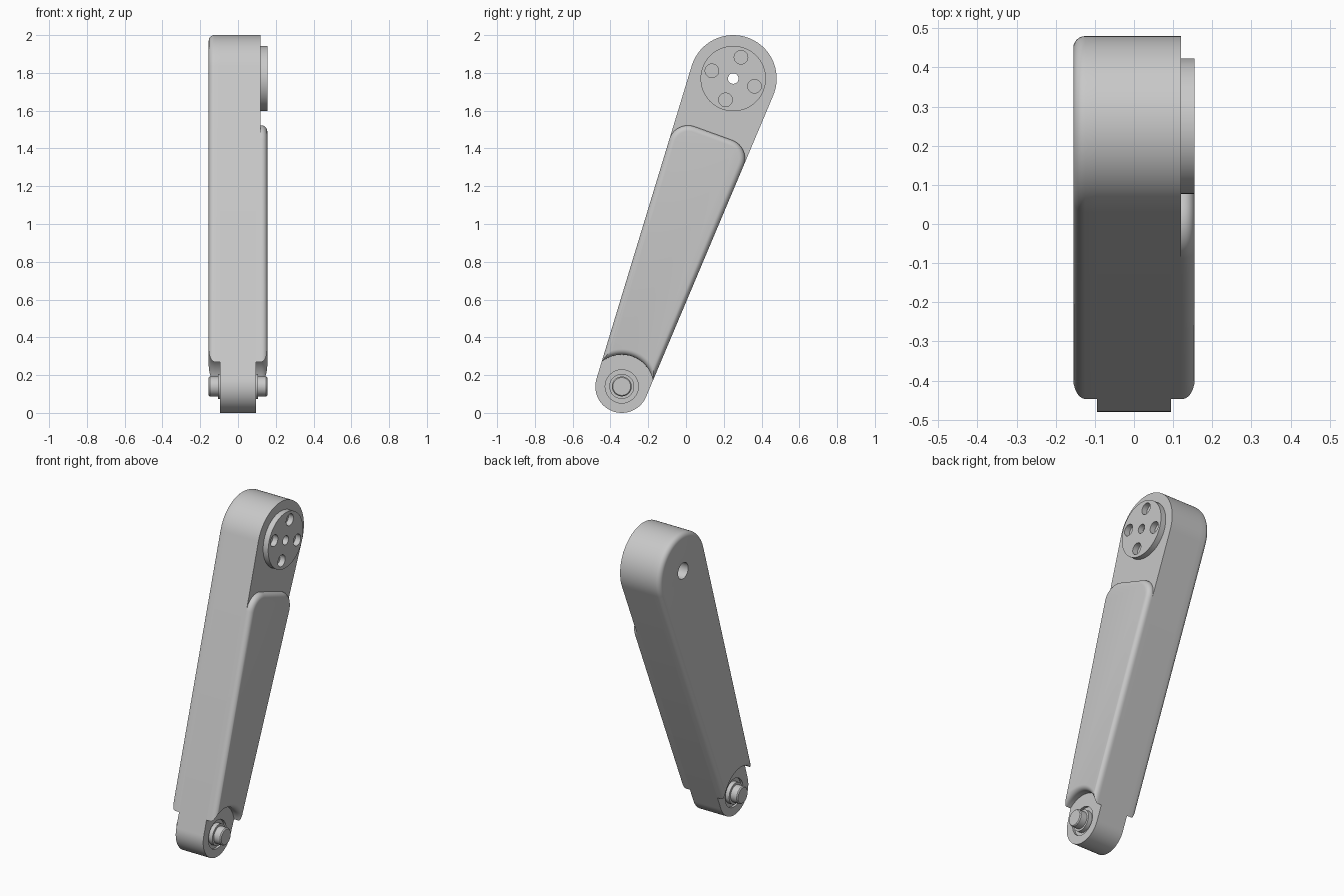
import bpy, bmesh
from math import sin, cos, pi, sqrt, asin, atan2, radians
from mathutils import Vector

if "Cube" in bpy.data.objects:
    bpy.data.objects.remove(bpy.data.objects["Cube"])

grey = bpy.data.materials.new("light grey")
grey.use_nodes = True
COLOUR = (0.58, 0.58, 0.58, 1)
grey.diffuse_color = COLOUR
grey.node_tree.nodes["Principled BSDF"].inputs["Base Color"].default_value = COLOUR

# Arm layout in the y-z plane: two joints joined by a tapering link
LOW, HIGH = Vector((-0.34, 0.14)), Vector((0.25, 1.77))
R_LOW, R_HIGH, R_NOTCH = 0.14, 0.23, 0.168
PANEL_TOP, PANEL_CORNER = 1.425, 0.11
AXIS = (HIGH - LOW).normalized()
SIDE = Vector((AXIS.y, -AXIS.x))
LENGTH = (HIGH - LOW).length
TILT = asin((R_HIGH - R_LOW) / LENGTH)


def arc(centre, r, a, b, n):
    return [centre + r * Vector((cos(a + (b - a) * i / n), sin(a + (b - a) * i / n)))
            for i in range(n + 1)]


def to_world(points):
    """Link coordinates (across, along) to y-z."""
    return [LOW + SIDE * p.x + AXIS * p.y for p in points]


def flank(r, reach):
    """Point on the right edge of the link, reach beyond the lower tangent."""
    return Vector((cos(TILT), -sin(TILT))) * r + Vector((sin(TILT), cos(TILT))) * reach


def top_cap():
    return arc(Vector((0, LENGTH)), 1, -TILT, pi + TILT, 40)


def link_outline():
    zero = Vector((0, 0))
    return to_world(arc(Vector((0, LENGTH)), R_HIGH, -TILT, pi + TILT, 40)
                    + arc(zero, R_LOW, pi + TILT, 2 * pi - TILT, 32))


def notch(d):
    """Concave lower edge around the lower joint, left to right."""
    r, big = R_LOW - d, R_NOTCH + d
    p = flank(r, sqrt(big * big - r * r))
    a = atan2(p.y, p.x)
    return arc(Vector((0, 0)), big, pi - a, a, 28)


def cover_outline(d):
    """Whole upper link above the notch, shrunk by d."""
    return to_world(arc(Vector((0, LENGTH)), R_HIGH - d, -TILT, pi + TILT, 40) + notch(d))


def panel_outline(d):
    """Raised panel with a rounded top, shrunk by d."""
    r, c = R_LOW - d, PANEL_CORNER - d
    corner = flank(r, (PANEL_TOP - d + r * sin(TILT)) / cos(TILT))
    down = -Vector((sin(TILT), cos(TILT))) * c
    inward = Vector((-c, 0))
    right = []
    for i in range(13):
        t = i / 12 * pi / 2
        right.append(corner + down * (1 - sin(t)) + inward * (1 - cos(t)))
    left = [Vector((-p.x, p.y)) for p in reversed(right)]
    return to_world(right + left + notch(d))


def loft(name, layers):
    """Skin a stack of matching (x, outline) layers and cap both ends."""
    bm = bmesh.new()
    rings = [[bm.verts.new((x, p.x, p.y)) for p in pts] for x, pts in layers]
    n = len(rings[0])
    for a, b in zip(rings, rings[1:]):
        for i in range(n):
            j = (i + 1) % n
            bm.faces.new((a[i], a[j], b[j], b[i]))
    bm.faces.new(rings[0])
    bm.faces.new(rings[-1])
    bmesh.ops.recalc_face_normals(bm, faces=bm.faces[:])
    mesh = bpy.data.meshes.new(name)
    bm.to_mesh(mesh)
    bm.free()
    ob = bpy.data.objects.new(name, mesh)
    bpy.context.collection.objects.link(ob)
    mesh.materials.append(grey)
    return ob


def turned(name, centre, steps, n=48):
    """Round part along x from (x, radius) steps."""
    return loft(name, [(x, arc(centre, r, 0, 2 * pi * (n - 1) / n, n - 1)) for x, r in steps])


def activate(ob):
    bpy.ops.object.select_all(action="DESELECT")
    ob.select_set(True)
    bpy.context.view_layer.objects.active = ob


def drill(ob, centre, r, x0, x1):
    cutter = turned("cutter", centre, [(x0, r), (x1, r)], 32)
    cutter.hide_render = True
    mod = ob.modifiers.new("hole", "BOOLEAN")
    mod.object, mod.operation, mod.solver = cutter, "DIFFERENCE", "EXACT"
    activate(ob)
    bpy.ops.object.modifier_apply(modifier=mod.name)
    bpy.data.objects.remove(cutter)


def rounded_edge(outline, x_edge, sign, r=0.03, n=6):
    """Layers of a quarter-round fillet that ends at x_edge."""
    return [(x_edge - sign * r * (1 - sin(i / n * pi / 2)), outline(r * (1 - cos(i / n * pi / 2))))
            for i in range(n + 1)]


# Main link, covers and raised panel
CORE = 0.095
core = loft("link_core", [(-CORE, link_outline()), (CORE, link_outline())])
left_plate = loft("side_plate", [(CORE, cover_outline(0)), (0.12, cover_outline(0))])
right_cover = loft("rounded_cover",
                   [(-CORE, cover_outline(0))] + rounded_edge(cover_outline, -0.155, -1))
panel = loft("raised_panel", [(0.12, panel_outline(0))] + rounded_edge(panel_outline, 0.155, 1))

# Bore through the upper joint
for part in (core, left_plate, right_cover):
    drill(part, HIGH, 0.05, -0.2, 0.2)

# Mounting disc with a centre hole and four bolt holes
disc = turned("mounting_disc", HIGH, [(0.12, 0.173), (0.155, 0.173)], 72)
drill(disc, HIGH, 0.028, 0.1, 0.2)
for k in range(4):
    a = radians(70 + 90 * k)
    drill(disc, HIGH + 0.12 * Vector((cos(a), sin(a))), 0.036, 0.1, 0.2)

# Lower joint: shallow recess on each side and a stepped pin
for s in (-1, 1):
    drill(core, LOW, 0.088, s * (CORE - 0.015), s * (CORE + 0.05))
half = [(0.155, 0.047), (0.149, 0.0525), (0.107, 0.0525), (0.107, 0.066)]
pin = turned("joint_pin", LOW, [(-x, r) for x, r in half] + half[::-1])

for ob in (core, left_plate, right_cover, panel, disc, pin):
    activate(ob)
    bpy.ops.object.shade_smooth_by_angle(angle=radians(30))
